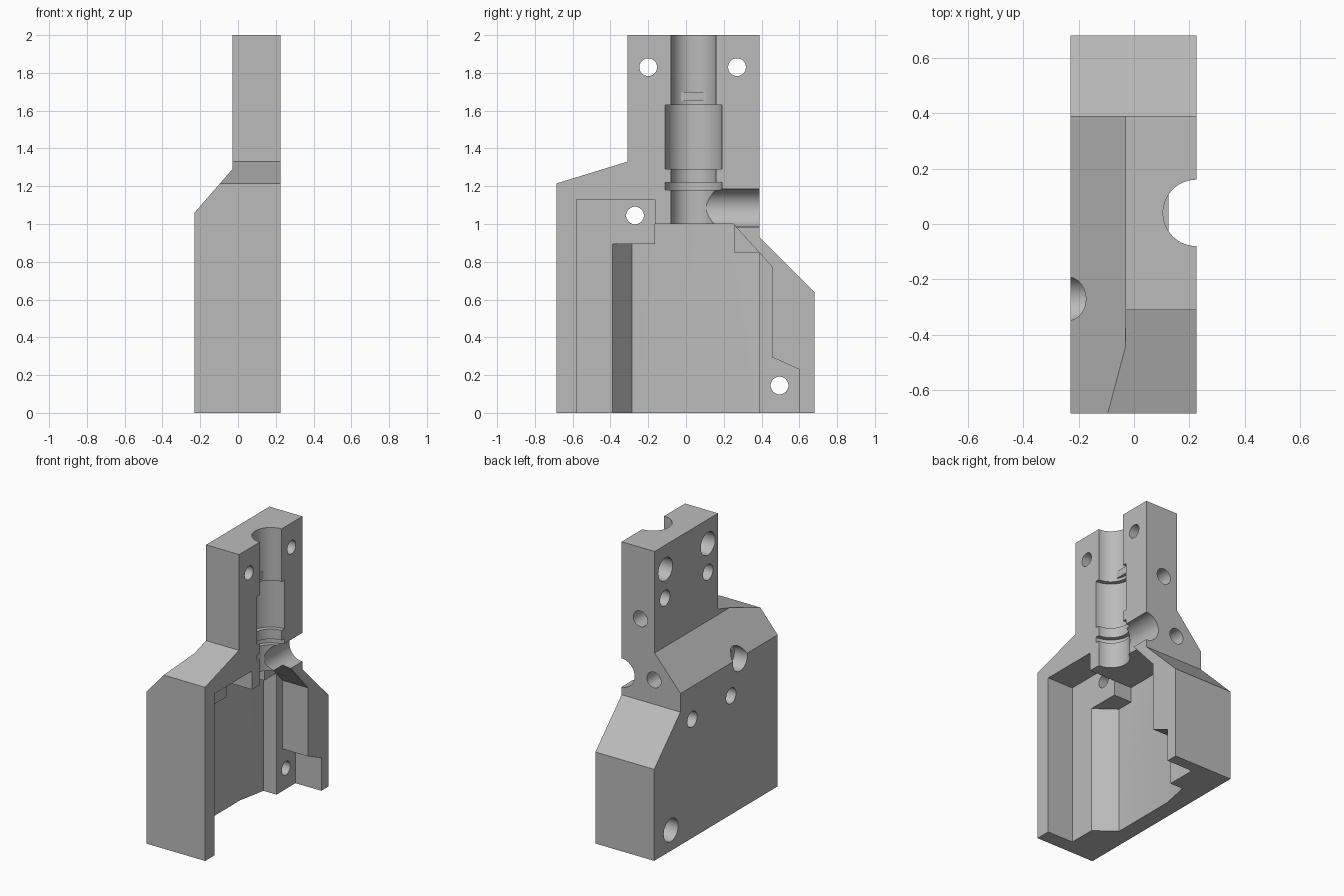
import bpy, bmesh, math
from mathutils import Matrix, Vector

if "Cube" in bpy.data.objects:
    bpy.data.objects.remove(bpy.data.objects["Cube"], do_unlink=True)

grey = bpy.data.materials.new("plain grey")
grey.use_nodes = True
grey.diffuse_color = (0.5, 0.5, 0.5, 1)
grey.node_tree.nodes["Principled BSDF"].inputs["Base Color"].default_value = (0.5, 0.5, 0.5, 1)


def finish(name, bm):
    bmesh.ops.recalc_face_normals(bm, faces=bm.faces)
    mesh = bpy.data.meshes.new(name)
    bm.to_mesh(mesh)
    bm.free()
    mesh.materials.append(grey)
    obj = bpy.data.objects.new(name, mesh)
    bpy.context.collection.objects.link(obj)
    return obj


def prism(name, points, axis, low, high):
    """Extrude a 2D outline along an axis; points hold the other two axes in order."""
    bm = bmesh.new()
    verts = []
    for a, b in points:
        co = [a, b]
        co.insert(axis, low)
        verts.append(bm.verts.new(co))
    face = bm.faces.new(verts)
    new = bmesh.ops.extrude_face_region(bm, geom=[face])["geom"]
    shift = Vector((0, 0, 0))
    shift[axis] = high - low
    bmesh.ops.translate(bm, vec=shift, verts=[v for v in new if isinstance(v, bmesh.types.BMVert)])
    return finish(name, bm)


def rod(name, radius, start, end, segments=48):
    """Cylinder between two points."""
    start, end = Vector(start), Vector(end)
    way = end - start
    matrix = Matrix.Translation((start + end) / 2) @ way.to_track_quat("Z", "Y").to_matrix().to_4x4()
    bm = bmesh.new()
    bmesh.ops.create_cone(bm, cap_ends=True, segments=segments, radius1=radius,
                          radius2=radius, depth=way.length, matrix=matrix)
    return finish(name, bm)


def combine(target, tool, operation):
    """Apply a boolean and discard the tool."""
    mod = target.modifiers.new("boolean", "BOOLEAN")
    mod.operation, mod.solver, mod.object = operation, "EXACT", tool
    graph = bpy.context.evaluated_depsgraph_get()
    mesh = bpy.data.meshes.new_from_object(target.evaluated_get(graph))
    target.modifiers.clear()
    target.data = mesh
    bpy.data.objects.remove(tool, do_unlink=True)


SPLIT = 0.225    # flat mating face
BACK = -0.23     # outer face of the lower body
NECK = -0.03     # outer face of the upper neck
BORE_Y = 0.04

# Body: side silhouette crossed with front silhouette
body = prism("housing_half", [(-0.685, 0), (-0.685, 1.215), (-0.31, 1.33), (-0.31, 2),
                              (0.39, 2), (0.39, 0.93), (0.68, 0.64), (0.68, 0)], 0, -0.5, 0.5)
front = prism("front_outline", [(BACK, -0.1), (BACK, 1.06), (NECK, 1.29), (NECK, 2.1),
                                (SPLIT, 2.1), (SPLIT, -0.1)], 1, -1, 1)
combine(body, front, "INTERSECT")

# Shallow pocket in the mating face
shallow = prism("shallow_pocket", [(-0.58, -0.1), (-0.58, 1.13), (-0.165, 1.13), (-0.165, 1),
                                   (0.25, 1), (0.455, 0.775), (0.455, 0.295),
                                   (0.6, 0.23), (0.6, -0.1)], 0, 0.025, 0.4)
combine(body, shallow, "DIFFERENCE")

# Deep pocket with sloped side and stepped top
deep = prism("deep_pocket", [(0.1, -0.39), (0.025, -0.39), (-0.115, -0.285),
                             (-0.115, 0.19), (-0.075, 0.39), (0.1, 0.39)], 2, -0.1, 1.2)
limit = prism("deep_limit", [(-0.5, -0.2), (-0.5, 0.895), (-0.165, 0.895), (-0.165, 1),
                             (0.255, 1), (0.255, 0.85), (0.5, 0.85), (0.5, -0.2)], 0, -0.3, 0.3)
combine(deep, limit, "INTERSECT")
combine(body, deep, "DIFFERENCE")

# Stepped vertical bore and side port
for radius, low, high in ((0.12, 0.9, 2.1), (0.15, 1.29, 1.63), (0.15, 1.18, 1.22)):
    combine(body, rod("bore", radius, (SPLIT, BORE_Y, low), (SPLIT, BORE_Y, high), 64), "DIFFERENCE")
combine(body, rod("port", 0.1, (SPLIT, BORE_Y, 1.085), (SPLIT, 0.6, 1.085), 64), "DIFFERENCE")

# Through bolt holes with counterbores from the outer face
for y, z, outer in ((-0.2, 1.83, NECK), (0.27, 1.83, NECK), (-0.27, 1.045, BACK), (0.495, 0.145, BACK)):
    combine(body, rod("bolt_hole", 0.047, (-0.5, y, z), (0.5, y, z), 32), "DIFFERENCE")
    combine(body, rod("counterbore", 0.08, (-0.5, y, z), (outer + 0.1, y, z), 32), "DIFFERENCE")

# Blind holes in the outer face and in the port side
for y, z, outer in ((-0.2, 1.63, NECK), (0.275, 1.63, NECK), (-0.17, 0.83, BACK), (0.26, 0.83, BACK)):
    combine(body, rod("blind_hole", 0.055, (-0.5, y, z), (outer + 0.09, y, z), 32), "DIFFERENCE")
for x, z in ((0.08, 1.5), (-0.03 + 0.005, 1.1)):
    combine(body, rod("side_hole", 0.055, (x, 0.27, z), (x, 0.6, z), 32), "DIFFERENCE")

# Small flat tab inside the upper bore
tab = prism("locating_tab", [(-0.026, 1.65), (-0.026, 1.7), (0.106, 1.7), (0.106, 1.65)], 0, 0.098, 0.125)

# Smooth bores, sharp edges
bpy.ops.object.select_all(action="DESELECT")
for obj in (body, tab):
    obj.select_set(True)
bpy.context.view_layer.objects.active = body
bpy.ops.object.shade_smooth_by_angle(angle=math.radians(25))
